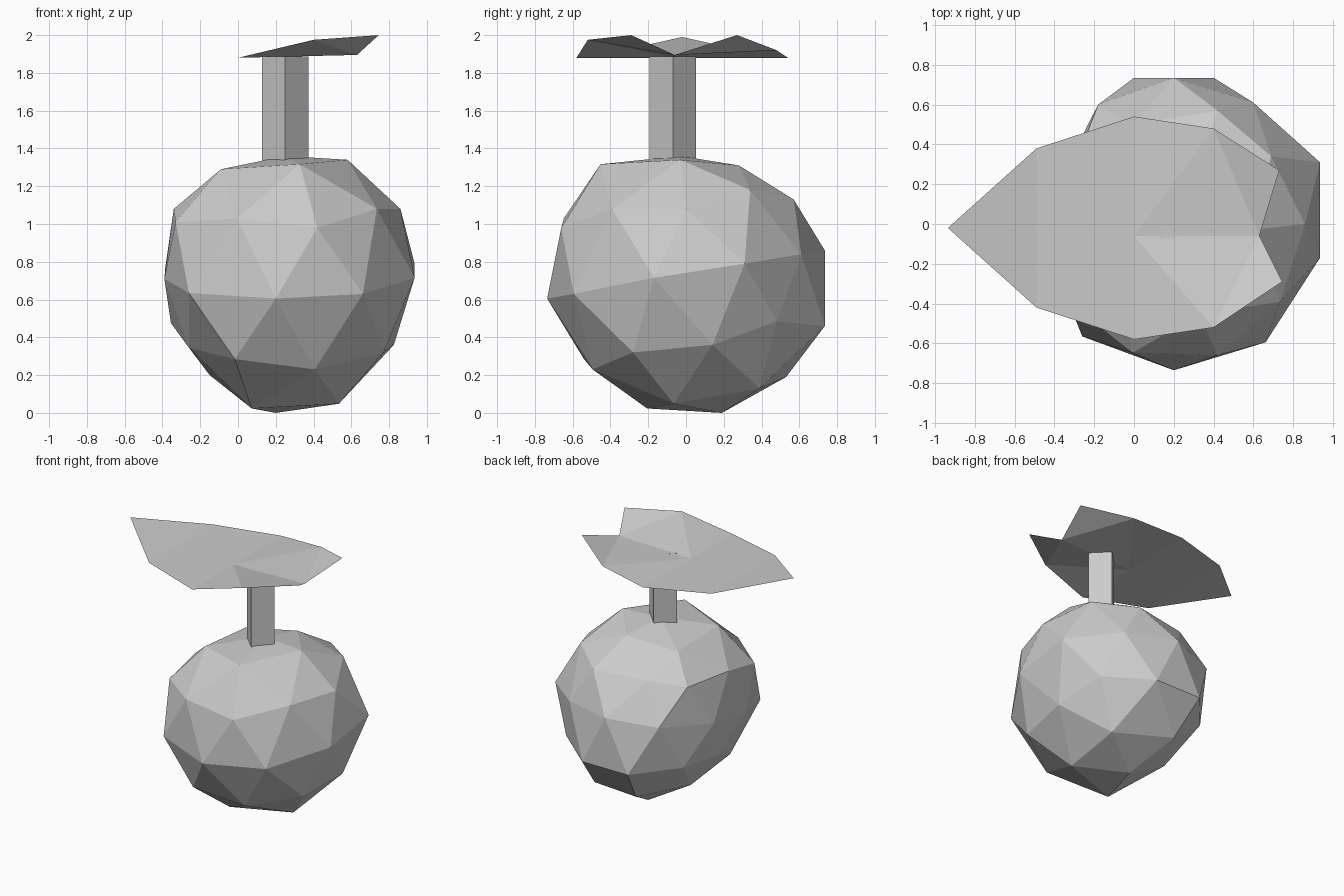
import bpy, bmesh, math
from mathutils import Vector

cube = bpy.data.objects.get("Cube")
if cube:
    bpy.data.objects.remove(cube, do_unlink=True)

grey = bpy.data.materials.new("light grey")
grey.use_nodes = True
COLOUR = (0.6, 0.6, 0.6, 1)
grey.diffuse_color = COLOUR
grey.node_tree.nodes["Principled BSDF"].inputs["Base Color"].default_value = COLOUR


def add_object(name, bm):
    """Turn a bmesh into a flat-shaded object."""
    mesh = bpy.data.meshes.new(name)
    bm.to_mesh(mesh)
    bm.free()
    mesh.materials.append(grey)
    obj = bpy.data.objects.new(name, mesh)
    bpy.context.collection.objects.link(obj)
    return obj


# Fruit body: faceted ball that leans back towards its foot
def lean(d):
    shear = 0.1 if d.z > 0 else 0.19
    return Vector((0.2 + 0.785 * d.x,
                   0.735 * d.y - shear * d.z,
                   0.735 + 0.13 * d.y + 0.76 * d.z))


bm = bmesh.new()
bmesh.ops.create_icosphere(bm, subdivisions=2, radius=1)
for v in bm.verts:
    v.co = lean(v.co.normalized())

# Hand-pulled corners: each one moves the nearest corner of the ball
crown = [(0.25, -0.03, 1.36), (0.33, 0.28, 1.31), (0.58, -0.03, 1.34),
         (-0.09, -0.28, 1.29), (-0.07, 0.2, 1.26), (-0.01, 0.5, 1.12),
         (0.42, 0.57, 1.13), (0.69, 0.34, 1.18), (0.86, 0, 1.08),
         (0.735, -0.39, 1.08), (0.42, -0.66, 0.98)]
bitten_side = [(-0.33, -0.39, 1.01), (-0.34, -0.05, 1.08), (-0.27, 0.37, 1.09),
               (-0.26, -0.565, 0.635), (-0.39, -0.2, 0.71), (-0.385, 0.2, 0.77),
               (-0.18, 0.6, 0.83), (-0.26, -0.185, 0.345), (-0.355, 0.1, 0.475),
               (-0.27, 0.42, 0.47), (-0.15, 0.16, 0.2)]
round_side = [(0.2, 0.735, 0.86), (0.6, 0.61, 0.84), (0, 0.735, 0.46),
              (0.4, 0.735, 0.46), (0.935, -0.17, 0.715), (0.935, 0.31, 0.79),
              (0.72, 0.48, 0.485), (0.825, 0.14, 0.36), (0.77, -0.28, 0.32),
              (0.07, 0.53, 0.19), (0.2, 0.19, 0)]
moves = []
for p in map(Vector, crown + bitten_side + round_side):
    moves.append((min(bm.verts, key=lambda v: (v.co - p).length), p))
for v, p in moves:
    v.co = p
add_object("fruit_body", bm)

# Stalk: square post standing corner-on
bm = bmesh.new()
bottom, top = 1.3, 1.886
bmesh.ops.create_cone(bm, cap_ends=True, segments=4, radius1=0.122, radius2=0.122,
                      depth=top - bottom)
corner = max(bm.verts, key=lambda v: v.co.x).co
turn = -math.atan2(corner.y, corner.x)
for v in bm.verts:
    x, y = v.co.x, v.co.y
    v.co.x = 0.25 + x * math.cos(turn) - y * math.sin(turn)
    v.co.y = -0.07 + x * math.sin(turn) + y * math.cos(turn)
    v.co.z += (bottom + top) / 2
add_object("stalk", bm)

# Leaf: thin sheet with a raised tip and a folded, notched end
bm = bmesh.new()
tip = bm.verts.new((-0.935, -0.02, 1.99))
rows = [[bm.verts.new(p) for p in row] for row in (
    [(-0.49, -0.42, 1.9), (-0.49, 0.38, 1.9)],
    [(0, -0.58, 1.88), (0, -0.06, 1.88), (0, 0.54, 1.88)],
    [(0.4, -0.52, 1.975), (0.4, 0.48, 1.92)],
    [(0.745, -0.29, 2), (0.63, -0.06, 1.895), (0.73, 0.27, 2)],
)]
(a, b), (c, mid, d), (e, f), (g, notch, h) = rows
for face in ((tip, a, b), (a, c, mid, d, b), (c, e, mid), (e, notch, mid),
             (e, g, notch), (notch, h, f), (notch, f, mid), (f, d, mid)):
    bm.faces.new(face)
add_object("leaf", bm)
